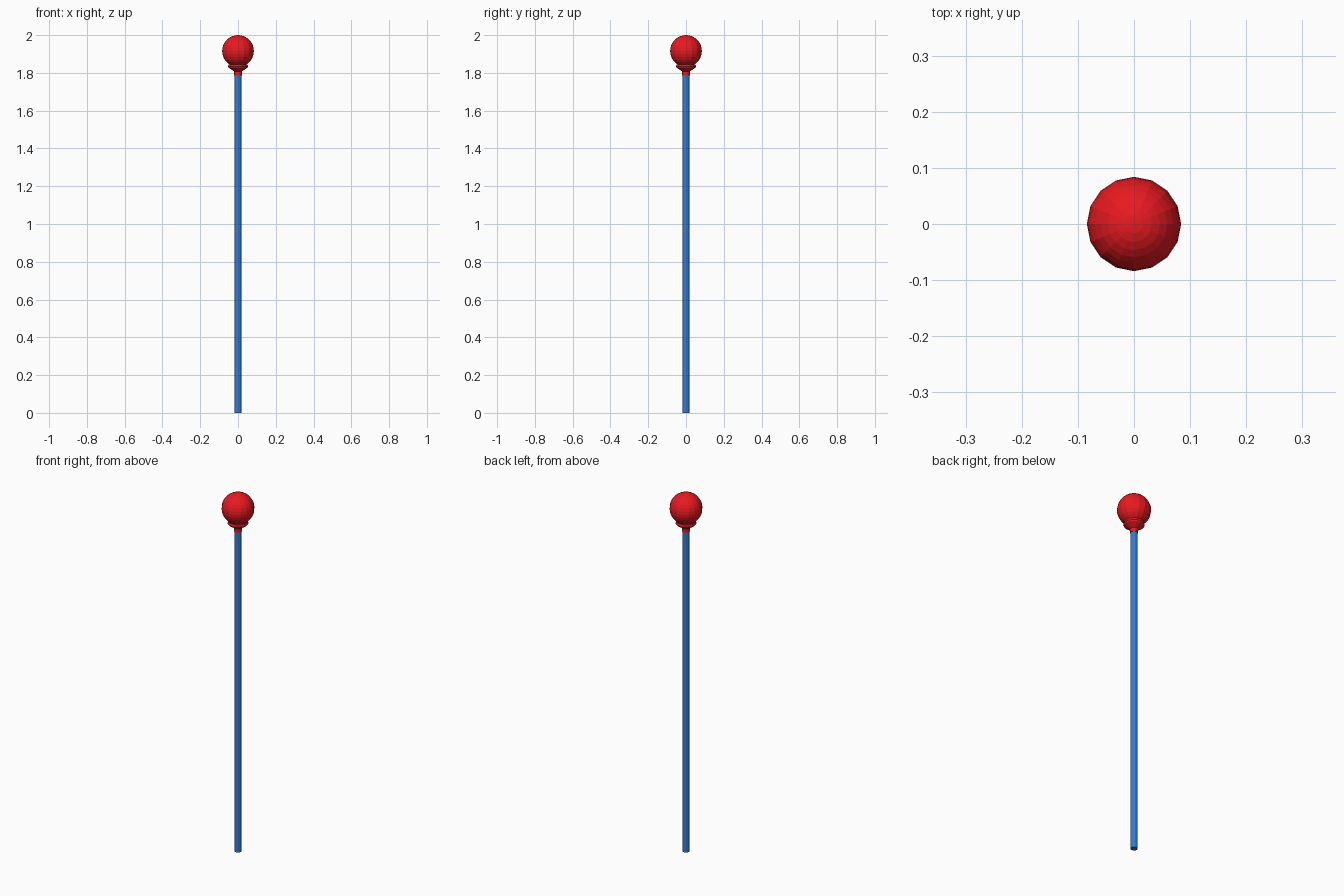
import bpy, bmesh
from math import cos, sin, pi

if "Cube" in bpy.data.objects:
    bpy.data.objects.remove(bpy.data.objects["Cube"])

SIDES = 16


def material(name, rgb):
    m = bpy.data.materials.new(name)
    m.diffuse_color = (*rgb, 1)
    m.use_nodes = True
    m.node_tree.nodes["Principled BSDF"].inputs["Base Color"].default_value = m.diffuse_color
    return m


def lathe(name, profile, mat):
    """Revolve (radius, z) points around z and cap both ends."""
    bm = bmesh.new()
    rings = [[bm.verts.new((r * cos(2 * pi * i / SIDES), r * sin(2 * pi * i / SIDES), z))
              for i in range(SIDES)] for r, z in profile]
    for a, b in zip(rings, rings[1:]):
        for i in range(SIDES):
            j = (i + 1) % SIDES
            bm.faces.new((a[i], a[j], b[j], b[i]))
    bm.faces.new(rings[0][::-1])
    bm.faces.new(rings[-1])
    mesh = bpy.data.meshes.new(name)
    bm.to_mesh(mesh)
    bm.free()
    mesh.materials.append(mat)
    ob = bpy.data.objects.new(name, mesh)
    bpy.context.collection.objects.link(ob)
    return ob


red = material("red", (0.8, 0.01, 0.015))
blue = material("blue", (0.03, 0.2, 0.7))

# Long shaft
lathe("shaft", [(0.018, 0), (0.018, 1.787)], blue)

# Neck flaring into the rim that cups the ball
lathe("collar", [(0.02, 1.787), (0.02, 1.808), (0.05, 1.827),
                 (0.053, 1.833), (0.05, 1.845)], red)

# Faceted ball
bpy.ops.mesh.primitive_uv_sphere_add(segments=SIDES, ring_count=16, radius=0.084,
                                     location=(0, 0, 1.916))
ball = bpy.context.object
ball.name = "ball"
ball.data.materials.append(red)
